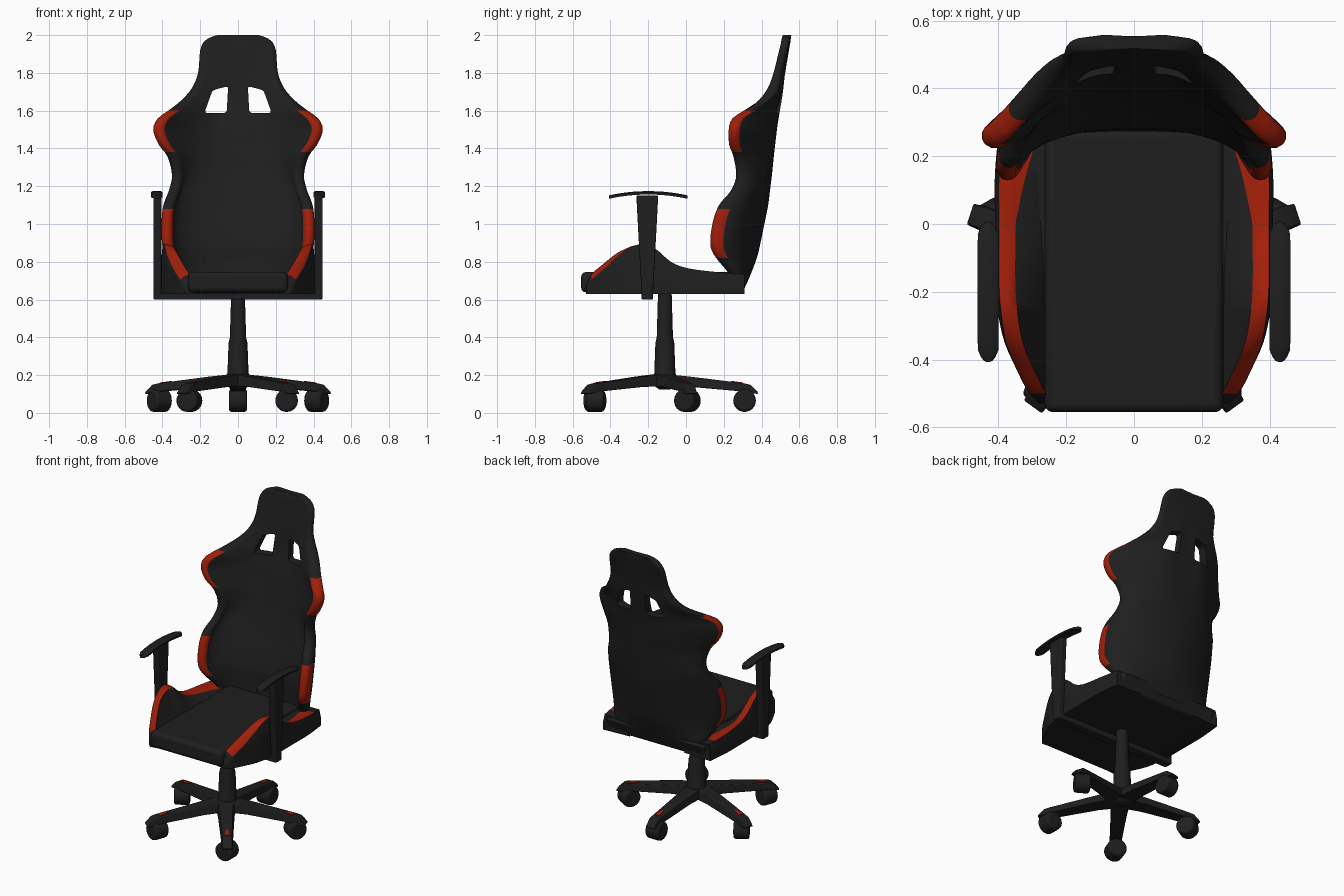
import bpy, bmesh, math
from mathutils import Vector, Matrix

cube = bpy.data.objects.get("Cube")
if cube:
    bpy.data.objects.remove(cube, do_unlink=True)


def material(name, rgb):
    mat = bpy.data.materials.new(name)
    mat.use_nodes = True
    mat.diffuse_color = (*rgb, 1)
    bsdf = mat.node_tree.nodes["Principled BSDF"]
    bsdf.inputs["Base Color"].default_value = (*rgb, 1)
    bsdf.inputs["Roughness"].default_value = 0.7
    return mat


BLACK = material("black", (0.0135, 0.0135, 0.0135))
RED = material("red", (0.36, 0.0135, 0.003))


def finish(name, bm, bevel=0, mirror=False, smooth=True):
    """Turn a bmesh into an object with the shared materials."""
    bmesh.ops.recalc_face_normals(bm, faces=bm.faces)
    mesh = bpy.data.meshes.new(name)
    bm.to_mesh(mesh)
    bm.free()
    mesh.materials.append(BLACK)
    mesh.materials.append(RED)
    obj = bpy.data.objects.new(name, mesh)
    bpy.context.collection.objects.link(obj)
    if bevel:
        mod = obj.modifiers.new("soft edges", 'BEVEL')
        mod.width, mod.segments = bevel, 3
        mod.angle_limit = math.radians(35)
    if mirror:
        obj.modifiers.new("other side", 'MIRROR')
    if smooth:
        shade(obj)
    return obj


def shade(obj):
    bpy.ops.object.select_all(action='DESELECT')
    obj.select_set(True)
    bpy.context.view_layer.objects.active = obj
    bpy.ops.object.shade_smooth_by_angle(angle=math.radians(40))


def loft(name, rings, red=None, matrix=None, **options):
    """Skin closed rings of points and cap both ends; red(i, j) paints a face."""
    bm = bmesh.new()
    rows = [[bm.verts.new(p) for p in ring] for ring in rings]
    n = len(rows[0])
    for i in range(len(rows) - 1):
        for j in range(n):
            k = (j + 1) % n
            face = bm.faces.new((rows[i][j], rows[i][k], rows[i + 1][k], rows[i + 1][j]))
            face.material_index = 1 if red and red(i, j) else 0
    for row in (rows[0], rows[-1]):
        bm.faces.new(row).material_index = 1 if red and red(0, 0) else 0
    if matrix:
        bm.transform(matrix)
    return finish(name, bm, **options)


def spline(table, t):
    """Smoothly interpolate rows keyed by their first value."""
    last = len(table) - 1
    i = max(k for k in range(last) if table[k][0] <= t + 1e-6)
    a, b = table[i], table[i + 1]
    p, q = table[max(i - 1, 0)], table[min(i + 2, last)]
    h = b[0] - a[0]
    s = (t - a[0]) / h
    out = []
    for k in range(1, len(a)):
        ma = (b[k] - p[k]) / (b[0] - p[0]) * h
        mb = (q[k] - a[k]) / (q[0] - a[0]) * h
        d = b[k] - a[k]
        out.append(a[k] + s * ma + s * s * (3 * d - 2 * ma - mb) + s ** 3 * (ma + mb - 2 * d))
    return out


def clamp(v):
    return max(0, min(1, v))


def rect_z(x0, x1, y0, y1, z):
    return [(x0, y0, z), (x1, y0, z), (x1, y1, z), (x0, y1, z)]


def both_sides(half):
    return half + [(-x, y) for x, y in reversed(half)]


# Backrest: height, half width, back y, wing tip y, centre thickness
BACK = [(0.68, 0.30, 0.32, 0.25, 0.06), (0.74, 0.34, 0.345, 0.225, 0.07),
        (0.82, 0.38, 0.375, 0.16, 0.095), (0.88, 0.40, 0.39, 0.13, 0.11),
        (1.0, 0.405, 0.415, 0.14, 0.11), (1.1, 0.395, 0.435, 0.175, 0.10),
        (1.18, 0.365, 0.445, 0.24, 0.09), (1.26, 0.35, 0.455, 0.265, 0.08),
        (1.36, 0.375, 0.465, 0.25, 0.07), (1.42, 0.42, 0.472, 0.228, 0.065),
        (1.5, 0.45, 0.48, 0.225, 0.06), (1.56, 0.425, 0.488, 0.245, 0.052),
        (1.6, 0.37, 0.495, 0.305, 0.048), (1.65, 0.305, 0.503, 0.38, 0.045),
        (1.72, 0.245, 0.513, 0.432, 0.045), (1.8, 0.212, 0.525, 0.463, 0.05),
        (1.92, 0.2, 0.545, 0.493, 0.048), (1.96, 0.184, 0.552, 0.503, 0.048),
        (1.985, 0.155, 0.555, 0.507, 0.045), (2.0, 0.11, 0.553, 0.513, 0.035)]
SEG, CAP = 40, 5
US = [2 * k / SEG - 1 for k in range(SEG + 1)]


def back_ring(z):
    w, yb, tip, tc = spline(BACK, z)
    wrap = clamp((1.45 - z) / 0.25)  # lower wings wrap forward, upper wings flare out
    te = min(0.07, 0.045 + max(0, 1.8 - z) * 0.25) - 0.01 * wrap
    reach, yc = w - te / 2, yb - tc / 2
    drop = max(yc - tip - te / 2, 0)

    def mid(u):
        a = u * math.pi / 2
        flare = max(0, (abs(u) - 0.25) / 0.75) ** 1.65
        x = u + (math.sin(a) - u) * wrap
        return Vector((reach * x, yc - drop * (flare + (1 - math.cos(a) - flare) * wrap), z))

    def normal(u):
        d = mid(u + 0.01) - mid(u - 0.01)
        return Vector((-d.y, d.x, 0)).normalized()

    def side(u, sign):
        return mid(u) + normal(u) * sign * (tc + (te - tc) * abs(u)) / 2

    def cap(u):
        n = normal(u) * u
        return [mid(u) + Matrix.Rotation(-math.pi * k / (CAP + 1), 3, 'Z') @ n * te / 2
                for k in range(1, CAP + 1)]

    return ([side(u, 1) for u in US] + cap(1)
            + [side(u, -1) for u in reversed(US)] + cap(-1))


RING_U = US + [1] * CAP + US[::-1] + [-1] * CAP
LEVELS = [0.68 + 0.02 * k for k in range(66)] + [1.992, 2.0]


def wing_red(i, j):
    """Only the rim of the wings is red, in two height bands."""
    z = LEVELS[i] + 0.01
    edge = min(abs(RING_U[j]), abs(RING_U[(j + 1) % len(RING_U)]))
    upper = 1.38 < z < 1.6 and edge > 0.99
    lower = 0.83 < z < 1.09 and edge > (0.89 if j < SEG else 0.99)
    return upper or lower


backrest = loft("backrest", [back_ring(z) for z in LEVELS], wing_red, smooth=False)

# Two rounded openings below the headrest
HOLE = [(0.178, 1.588), (0.06, 1.588), (0.052, 1.73), (0.135, 1.708)]
for s in (-1, 1):
    bm = bmesh.new()
    face = bm.faces.new([bm.verts.new((s * x, 0.1, z)) for x, z in HOLE])
    new = bmesh.ops.extrude_face_region(bm, geom=[face])["geom"]
    bmesh.ops.translate(bm, vec=(0, 0.8, 0), verts=[v for v in new if isinstance(v, bmesh.types.BMVert)])
    edges = [e for e in bm.edges if abs(e.verts[0].co.y - e.verts[1].co.y) > 0.5]
    bmesh.ops.bevel(bm, geom=edges, offset=0.015, segments=3, profile=0.5, affect='EDGES')
    cutter = finish("opening_cutter", bm, smooth=False)
    cutter.hide_render = True
    mod = backrest.modifiers.new("opening", 'BOOLEAN')
    mod.operation, mod.solver, mod.object = 'DIFFERENCE', 'EXACT', cutter
    bpy.context.view_layer.objects.active = backrest
    bpy.ops.object.modifier_apply(modifier=mod.name)
    bpy.data.objects.remove(cutter, do_unlink=True)
shade(backrest)

# Seat base, cushion and side bolsters
low = both_sides([(0.25, -0.51), (0.35, -0.34), (0.39, 0), (0.39, 0.25), (0.35, 0.30)])
top = both_sides([(0.25, -0.52), (0.35, -0.34), (0.39, 0), (0.39, 0.29), (0.35, 0.335)])
loft("seat_base", [[(x, y, 0.632) for x, y in low], [(x, y, 0.725) for x, y in top]], bevel=0.012)
loft("seat_cushion", [rect_z(-0.264, 0.264, -0.555, 0.28, z) for z in (0.638, 0.746)], bevel=0.025)

# Bolster: y, outer x, top z
BOLSTER = [(-0.53, 0.28, 0.69), (-0.5, 0.308, 0.735), (-0.43, 0.345, 0.795),
           (-0.35, 0.378, 0.86), (-0.25, 0.395, 0.895), (-0.17, 0.40, 0.875),
           (-0.08, 0.40, 0.80), (0, 0.40, 0.768), (0.15, 0.40, 0.747), (0.31, 0.385, 0.735)]
STATIONS = [-0.53 + 0.03 * k for k in range(29)]


def bolster_ring(y):
    x, z = spline(BOLSTER, y)
    band = 0.05 + max(0, y) * 0.22
    front = clamp((-0.22 - y) / 0.2)  # the red band tips outwards towards the front
    bulge = 0.01 * (1 - front)
    return [(0.2, y, 0.635), (0.262, y, min(0.72, z - 0.02)),
            (x - band, y, z - 0.014 * (1 - front)), (x - band / 2, y, z - 0.003 - 0.006 * front),
            (x - 0.002, y, z - 0.03 * front), (x + 0.001, y, z - 0.01 - 0.03 * front),
            (x + bulge, y, min(0.77, z - 0.05)), (x + bulge, y, 0.629)]


loft("seat_bolster", [bolster_ring(y) for y in STATIONS],
     lambda i, j: j in (2, 3) and 0 < i and STATIONS[i] < 0.22, mirror=True)

# Armrests: tapered posts, arched pads and the bar under the seat
loft("armrest_post", [rect_z(0.406, 0.447, -0.205 - h, -0.205 + h, z)
                      for z, h in ((0.6, 0.028), (0.85, 0.042), (1.15, 0.058))],
     bevel=0.006, mirror=True)
pad = []
for k in range(17):
    c = -math.cos(math.pi * k / 16)
    half = 0.004 + 0.027 * min(1, (1 - c * c) * 3) ** 0.5
    z = 1.168 - 0.022 * c * c
    pad.append([(0.43 + a * half, -0.2 + 0.207 * c, z + b)
                for a, b in ((-1, -0.012), (1, -0.012), (1, 0), (0.7, 0.006), (-0.7, 0.006), (-1, 0))])
loft("armrest_pad", pad, mirror=True)
loft("armrest_bar", [rect_z(-0.44, 0.44, -0.235, -0.175, z) for z in (0.6, 0.64)], bevel=0.006)


# Gas column and hub
def disc(r, z, n=24):
    return [(r * math.cos(math.tau * k / n), r * math.sin(math.tau * k / n) - 0.112, z)
            for k in range(n)]


loft("column", [disc(r, z) for r, z in ((0.03, 0.125), (0.045, 0.135), (0.062, 0.145), (0.062, 0.195),
                                        (0.056, 0.21), (0.05, 0.37), (0.043, 0.4), (0.036, 0.64))])

# Five legs with red inlays and castors; one leg points backwards
CENTRE = Vector((0, -0.128, 0))
LEG = [(0, 0.06, 0.207, 0.14), (0.15, 0.05, 0.192, 0.138), (0.44, 0.036, 0.156, 0.112),
       (0.47, 0.037, 0.148, 0.105), (0.508, 0.034, 0.112, 0.1)]
YAW = [0, 30, 70, 90, -30]
for k in range(5):
    turn = Matrix.Translation(CENTRE) @ Matrix.Rotation(k * math.tau / 5, 4, 'Z')
    loft("base_leg", [[(-h, r, b), (h, r, b), (h * 0.8, r, t), (-h * 0.8, r, t)] for r, h, t, b in LEG],
         matrix=turn, bevel=0.004)
    loft("leg_inlay", [[(-h, r, z), (h, r, z), (h, r, z + 0.007), (-h, r, z + 0.007)]
                       for r, h, z in ((0.37, 0.007, 0.162), (0.43, 0.016, 0.154))],
         red=lambda i, j: True, matrix=turn, smooth=False)
    spot = turn @ Vector((0, 0.438, 0.065))
    bm = bmesh.new()
    bmesh.ops.create_cone(bm, cap_ends=True, segments=16, radius1=0.014, radius2=0.014, depth=0.07,
                          matrix=Matrix.Translation(spot + Vector((0, 0, 0.04))))
    axle = (Matrix.Translation(spot) @ Matrix.Rotation(math.radians(YAW[k]), 4, 'Z')
            @ Matrix.Rotation(math.pi / 2, 4, 'Y'))
    bmesh.ops.create_cone(bm, cap_ends=True, segments=24, radius1=0.06, radius2=0.06, depth=0.095,
                          matrix=axle)
    finish("castor", bm, bevel=0.018)
